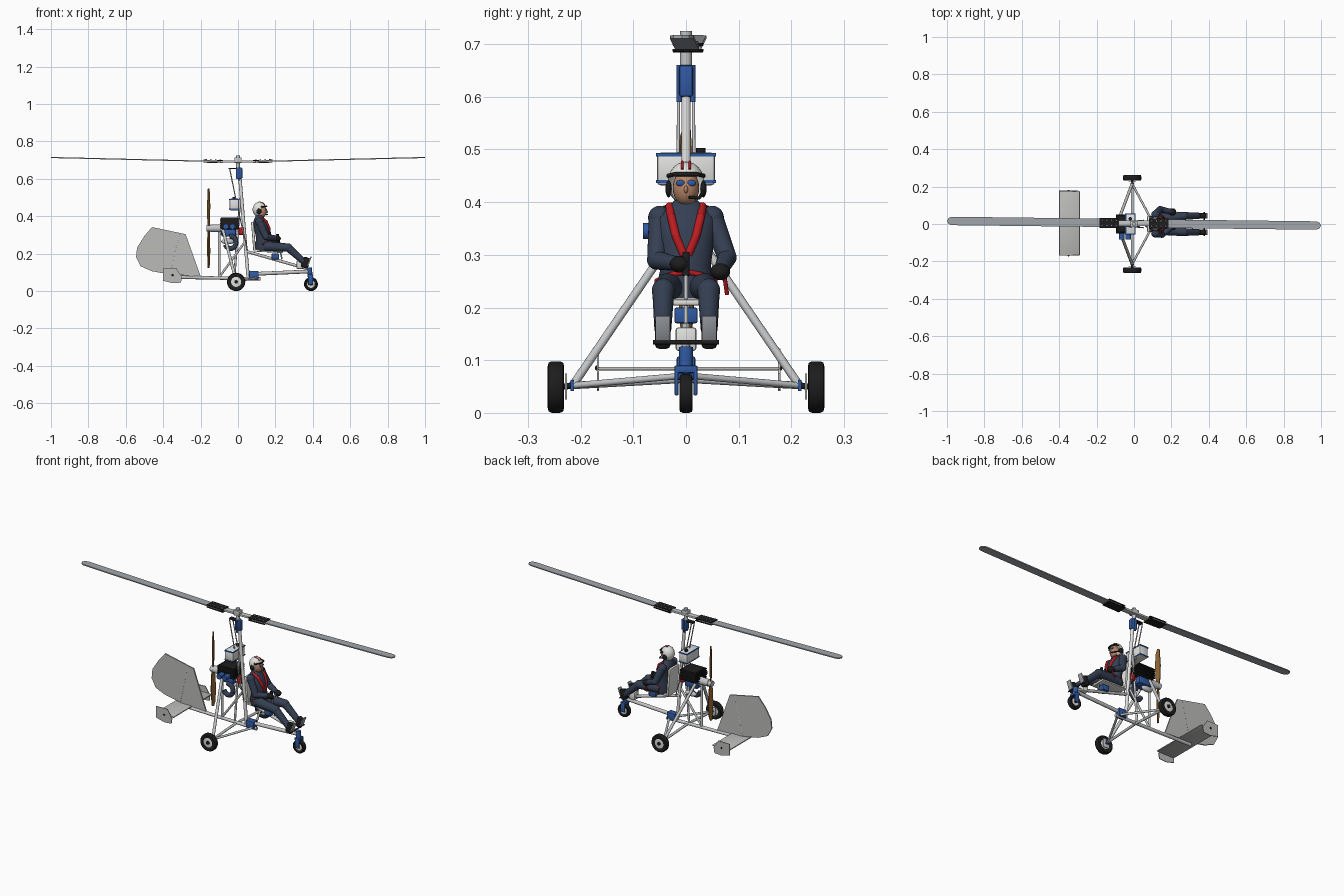
import bpy, bmesh, math
from mathutils import Vector, Matrix

if "Cube" in bpy.data.objects:
    bpy.data.objects.remove(bpy.data.objects["Cube"])


def paint(name, r, g, b):
    m = bpy.data.materials.new(name)
    m.use_nodes = True
    m.diffuse_color = (r, g, b, 1)
    m.node_tree.nodes["Principled BSDF"].inputs["Base Color"].default_value = (r, g, b, 1)
    return m


white = paint("white", .75, .75, .73)
silver = paint("silver tube", .55, .56, .57)
panel = paint("panel grey", .5, .5, .49)
blade_grey = paint("blade grey", .36, .38, .41)
black = paint("black", .012, .012, .013)
blue = paint("blue", .03, .1, .36)
navy = paint("navy suit", .035, .05, .085)
red = paint("red", .5, .012, .015)
wood = paint("wood", .27, .12, .03)
skin = paint("skin", .48, .24, .14)


def finish(name, bm, mat):
    bmesh.ops.recalc_face_normals(bm, faces=bm.faces)
    mesh = bpy.data.meshes.new(name)
    bm.to_mesh(mesh)
    bm.free()
    mesh.materials.append(mat)
    ob = bpy.data.objects.new(name, mesh)
    bpy.context.collection.objects.link(ob)
    return ob


def box(name, mat, centre, size, tilt=0, bevel=0):
    bm = bmesh.new()
    bmesh.ops.create_cube(bm, size=1, matrix=Matrix.Translation(centre)
                          @ Matrix.Rotation(tilt, 4, 'Y') @ Matrix.Diagonal((*size, 1)))
    if bevel:
        bmesh.ops.bevel(bm, geom=bm.edges[:], offset=bevel, segments=2, affect='EDGES', profile=.5)
    return finish(name, bm, mat)


def ball(name, mat, centre, radii):
    bm = bmesh.new()
    bmesh.ops.create_uvsphere(bm, u_segments=24, v_segments=14, radius=1,
                              matrix=Matrix.Translation(centre) @ Matrix.Diagonal((*radii, 1)))
    return finish(name, bm, mat)


def tube(name, mat, points, r, r_end=None, joints=True):
    """Round bar through the points, with optional taper and ball joints."""
    bm = bmesh.new()
    pts = [Vector(p) for p in points]
    r_end = r if r_end is None else r_end
    count = len(pts) - 1
    for i in range(count):
        a, b = pts[i], pts[i + 1]
        ra, rb = (r + (r_end - r) * k / count for k in (i, i + 1))
        turn = (b - a).to_track_quat('Z', 'Y').to_matrix().to_4x4()
        bmesh.ops.create_cone(bm, cap_ends=True, segments=16, radius1=ra, radius2=rb,
                              depth=(b - a).length, matrix=Matrix.Translation((a + b) / 2) @ turn)
        if joints and i:
            bmesh.ops.create_uvsphere(bm, u_segments=16, v_segments=8, radius=ra,
                                      matrix=Matrix.Translation(a))
    return finish(name, bm, mat)


def plate(name, mat, outline, thick, place):
    """Flat outline in local XY, thickened along local Z."""
    bm = bmesh.new()
    face = bm.faces.new([bm.verts.new((u, v, -thick / 2)) for u, v in outline])
    top = bmesh.ops.extrude_face_region(bm, geom=[face])["geom"]
    bmesh.ops.translate(bm, vec=(0, 0, thick), verts=[e for e in top if isinstance(e, bmesh.types.BMVert)])
    bm.transform(place)
    return finish(name, bm, mat)


def lathe(name, mat, centre, profile):
    """Spin (radius, offset) points round the y axis."""
    bm = bmesh.new()
    vs = [bm.verts.new((r, off, 0)) for r, off in profile]
    es = [bm.edges.new(pair) for pair in zip(vs, vs[1:])]
    bmesh.ops.spin(bm, geom=vs + es, cent=(0, 0, 0), axis=(0, 1, 0), angle=math.tau, steps=36)
    bmesh.ops.remove_doubles(bm, verts=bm.verts, dist=.00005)
    bmesh.ops.translate(bm, vec=centre, verts=bm.verts)
    return finish(name, bm, mat)


def loft(name, mat, rings):
    """Stack of ellipses: (x, z, half depth, half width)."""
    bm, n, rows = bmesh.new(), 24, []
    for x, z, rx, ry in rings:
        rows.append([bm.verts.new((x + rx * math.cos(math.tau * i / n),
                                   ry * math.sin(math.tau * i / n), z)) for i in range(n)])
    for lo, hi in zip(rows, rows[1:]):
        for i in range(n):
            bm.faces.new((lo[i], lo[i - 1], hi[i - 1], hi[i]))
    bm.faces.new(rows[0])
    bm.faces.new(rows[-1])
    return finish(name, bm, mat)


def wheel(name, centre, r, w):
    h = w / 2
    lathe(name + "_tyre", black, centre, [(r * .55, -h * .7), (r * .8, -h), (r * .94, -h * .9), (r, -h * .5),
                                          (r, h * .5), (r * .94, h * .9), (r * .8, h), (r * .55, h * .7)])
    lathe(name + "_rim", white, centre, [(0, -h * .6), (r * .3, -h * .8), (r * .58, -h * .6),
                                         (r * .58, h * .6), (r * .3, h * .8), (0, h * .6)])
    lathe(name + "_hub", black, centre, [(0, -h), (r * .2, -h), (r * .2, h), (0, h)])


upright = Matrix.Rotation(math.pi / 2, 4, 'X')

# Frame
tube("keel_tube", silver, [(-.37, 0, .075), (.12, 0, .065)], .009)
tube("nose_tube", silver, [(.05, 0, .09), (.385, 0, .105)], .01)
tube("seat_rail", silver, [(.035, 0, .215), (.385, 0, .115)], .008)
tube("mast", white, [(.055, 0, .065), (.008, 0, .63)], .009)
tube("mast_rear_stay", silver, [(-.02, 0, .07), (.012, 0, .5)], .006)
tube("engine_post", silver, [(-.1, 0, .07), (-.1, 0, .34)], .007)
tube("engine_brace", silver, [(-.1, 0, .075), (.035, 0, .26)], .006)
tube("engine_bearer", silver, [(-.1, 0, .31), (.03, 0, .31)], .008)
box("keel_clamp", blue, (.085, 0, .085), (.05, .036, .045), bevel=.005)
box("seat_clamp", blue, (.2, 0, .185), (.04, .044, .03), bevel=.004)
box("pedal_column", white, (.33, 0, .14), (.035, .04, .045), bevel=.006)

# Undercarriage
for side, s in (("near", -1), ("far", 1)):
    wheel(side + "_wheel", (-.01, s * .247, .049), .049, .031)
    end = (-.01, s * .215, .052)
    tube(side + "_axle", silver, [end, (-.01, 0, .064)], .007)
    tube(side + "_stub_axle", black, [end, (-.01, s * .24, .049)], .006)
    tube(side + "_main_strut", silver, [end, (-.085, s * .015, .345)], .008)
    tube(side + "_drag_strut", silver, [end, (.1, s * .01, .07)], .006)
    box(side + "_axle_flange", blue, (-.01, s * .216, .052), (.018, .006, .02))
    box(side + "_brake_disc", silver, (-.01, s * .228, .05), (.04, .004, .05), bevel=.001)
    box(side + "_nose_fork", blue, (.388, s * .018, .058), (.026, .008, .05), bevel=.003)
wheel("nose_wheel", (.39, 0, .037), .037, .025)
box("fork_crown", blue, (.386, 0, .083), (.03, .044, .014), bevel=.003)
tube("steering_head", blue, [(.386, 0, .075), (.382, 0, .125)], .013)
tube("foot_bar", black, [(.375, -.063, .134), (.375, .063, .134)], .004)

# Tail
fin = [(-.31, .31), (-.28, .304), (-.2, .08), (-.36, .088)]
rudder = [(-.313, .311), (-.46, .342), (-.5, .295), (-.54, .232), (-.545, .18),
          (-.52, .132), (-.46, .106), (-.363, .088)]
plate("tail_fin", panel, fin, .008, upright)
plate("rudder", panel, rudder, .007, upright)
tube("rudder_hinge", silver, [(-.361, 0, .083), (-.311, 0, .311)], .004)
box("stabiliser", panel, (-.345, .005, .084), (.11, .345, .007), bevel=.003)
for side, s in (("near", -1), ("far", 1)):
    tip = [(-.4, .12), (-.33, .122), (-.3, .075), (-.305, .045), (-.35, .042), (-.4, .055)]
    plate(side + "_end_plate", panel, tip, .004, Matrix.Translation((0, .005 + s * .172, 0)) @ upright)
    ball(side + "_end_plate_bolt", black, (-.35, .005 + s * .174, .085), (.005, .004, .005))

# Rotor, with the two blades coned upwards
blade = [(.1, -.023), (.975, -.023), (.993, -.016), (1, 0), (.993, .014), (.975, .022), (.1, .022)]
for side, turn in (("nose", 0), ("tail", math.pi)):
    place = (Matrix.Translation((0, .004, .69)) @ Matrix.Rotation(turn - .012, 4, 'Z')
             @ Matrix.Rotation(-.024, 4, 'Y'))
    plate(side + "_rotor_blade", blade_grey, blade, .006, place)
    for k in (-1, 1):
        grip = [(.08, -.027), (.185, -.027), (.185, .027), (.08, .027)]
        plate(side + "_blade_grip", black, grip, .004, place @ Matrix.Translation((0, 0, k * .006)))
    for i in range(8):
        p = place @ Vector((.095 + .025 * (i // 2), .014 * (-1) ** i, .009))
        ball(side + "_grip_bolt", silver, p, (.004, .004, .003))
box("hub_bar", silver, (0, .004, .693), (.19, .03, .012), bevel=.003)
box("hub_block", silver, (0, 0, .7), (.04, .034, .03), bevel=.004)
tube("rotor_shaft", silver, [(0, 0, .65), (0, 0, .725)], .011)
box("rotor_head", blue, (.006, 0, .63), (.034, .026, .06), bevel=.005)
box("head_bracket", black, (-.02, 0, .655), (.06, .024, .007))
for s in (-1, 1):
    tube("head_cheek_plate", blue, [(.004, s * .013, .59), (.004, s * .013, .66)], .005)
    tube("control_rod", silver, [(-.045, s * .014, .656), (-.005, s * .015, .46), (.05, s * .02, .22)], .003)

# Engine, tank and propeller
box("engine_block", black, (-.045, 0, .362), (.095, .09, .065), bevel=.006)
for i in range(5):
    box("cooling_fin", black, (-.045, 0, .338 + .012 * i), (.105, .1, .005))
box("crankcase", blue, (-.05, 0, .312), (.08, .06, .04), bevel=.008)
for x in (-.065, -.03):
    tube("air_filter", blue, [(x, -.045, .345), (x, -.082, .345)], .015)
box("starter", red, (.018, 0, .32), (.03, .03, .04), bevel=.005)
tube("gearbox", silver, [(-.09, 0, .335), (-.148, 0, .335)], .02)
loop = [(-.04 + .03 * math.cos(a), -.03, .26 + .033 * math.sin(a))
        for a in (math.radians(100 - 26 * i) for i in range(11))]
tube("exhaust_loop", navy, loop, .013)
ball("exhaust_can", silver, (-.055, .035, .265), (.035, .015, .015))
box("fuel_tank", white, (-.02, 0, .463), (.052, .11, .062), bevel=.007)
for z in (.439, .49):
    box("tank_band", blue, (-.02, 0, z), (.054, .114, .006))
tube("filler_cap", black, [(-.02, .028, .49), (-.02, .028, .503)], .009)
prop = [(.0, -.008), (.05, -.012), (.12, -.016), (.19, -.011), (.213, -.003),
        (.21, .008), (.12, .014), (.05, .012), (0, .008)]
for k in (0, 1):
    place = (Matrix.Translation((-.157, 0, .335)) @ Matrix.Rotation(k * math.pi, 4, 'X')
             @ Matrix.Rotation(-math.pi / 2, 4, 'Y') @ Matrix.Rotation(.4, 4, 'X'))
    plate("propeller_blade", wood, prop, .006, place)
tube("propeller_boss", silver, [(-.168, 0, .335), (-.146, 0, .335)], .017)

# Seat and controls
box("seat_pan", white, (.165, 0, .213), (.15, .085, .012), tilt=.05, bevel=.004)
box("seat_back", white, (.083, 0, .29), (.014, .088, .16), tilt=-.08, bevel=.005)
tube("control_stick", silver, [(.235, 0, .17), (.215, 0, .27)], .004)
tube("stick_grip", black, [(.217, 0, .26), (.211, 0, .305)], .007)
tube("throttle_lever", red, [(.19, .078, .225), (.215, .07, .28)], .004)

# Pilot
loft("torso", navy, [(.135, .215, .04, .05), (.135, .24, .045, .056), (.135, .28, .038, .047),
                     (.128, .335, .042, .055), (.118, .372, .036, .058), (.115, .392, .025, .035),
                     (.115, .405, .018, .02)])
hands = {-1: ((.15, -.056, .29), (.208, -.012, .282)), 1: ((.14, .078, .295), (.205, .065, .268))}
for side, s in (("near", -1), ("far", 1)):
    elbow, hand = hands[s]
    tube(side + "_upper_arm", navy, [(.115, s * .05, .37), elbow], .021, .018)
    ball(side + "_shoulder", navy, (.115, s * .05, .37), (.023, .022, .023))
    ball(side + "_elbow", navy, elbow, (.018, .018, .018))
    tube(side + "_forearm", navy, [elbow, hand], .018, .013)
    ball(side + "_glove", black, hand, (.021, .019, .016))
    hip, knee, ankle = (.14, s * .03, .24), (.268, s * .043, .232), (.35, s * .044, .158)
    tube(side + "_thigh", navy, [hip, knee], .028, .022)
    ball(side + "_knee", navy, knee, (.023, .022, .023))
    tube(side + "_shin", navy, [knee, ankle], .021, .016)
    box(side + "_boot", black, (.362, s * .044, .152), (.038, .03, .058), tilt=.35, bevel=.009)
    box(side + "_boot_sole", blade_grey, (.382, s * .044, .16), (.006, .028, .052), tilt=.35, bevel=.002)
    tube(side + "_harness_strap", red, [(.118, s * .031, .393), (.15, s * .028, .372),
                                        (.166, s * .019, .335), (.168, s * .004, .3)], .008)
    tube(side + "_lap_belt", red, [(.13, s * .056, .25), (.17, s * .03, .262), (.178, 0, .268)], .005)

# Head and helmet
ball("head", skin, (.127, 0, .427), (.027, .025, .034))
ball("nose", skin, (.154, 0, .424), (.006, .004, .007))
helmet = ball("helmet", white, (.115, 0, .436), (.037, .035, .041))
bm = bmesh.new()
bm.from_mesh(helmet.data)
opening = [f for f in bm.faces if f.calc_center_median().x > .127 and f.calc_center_median().z < .45]
bmesh.ops.delete(bm, geom=opening, context='FACES')
bm.to_mesh(helmet.data)
bm.free()
tube("helmet_brow", black, [(.127, -.034, .45), (.147, -.022, .453), (.153, 0, .453),
                            (.147, .022, .453), (.127, .034, .45)], .004)
for s in (-1, 1):
    ball("sunglass_lens", blue, (.15, s * .01, .436), (.004, .009, .006))
    ball("ear_cup", black, (.112, s * .033, .425), (.013, .006, .016))
    tube("helmet_stripe", red, [(.143, s * .007, .463), (.13, s * .007, .473), (.11, s * .007, .4765)], .0025)
tube("microphone_boom", black, [(.12, .034, .42), (.15, .025, .408), (.157, .006, .409)], .003)

# Smooth the curved surfaces, keeping crisp edges
bpy.ops.object.select_all(action='DESELECT')
for ob in bpy.context.collection.objects:
    if ob.type == 'MESH':
        ob.select_set(True)
        bpy.context.view_layer.objects.active = ob
bpy.ops.object.shade_smooth_by_angle(angle=math.radians(35))
